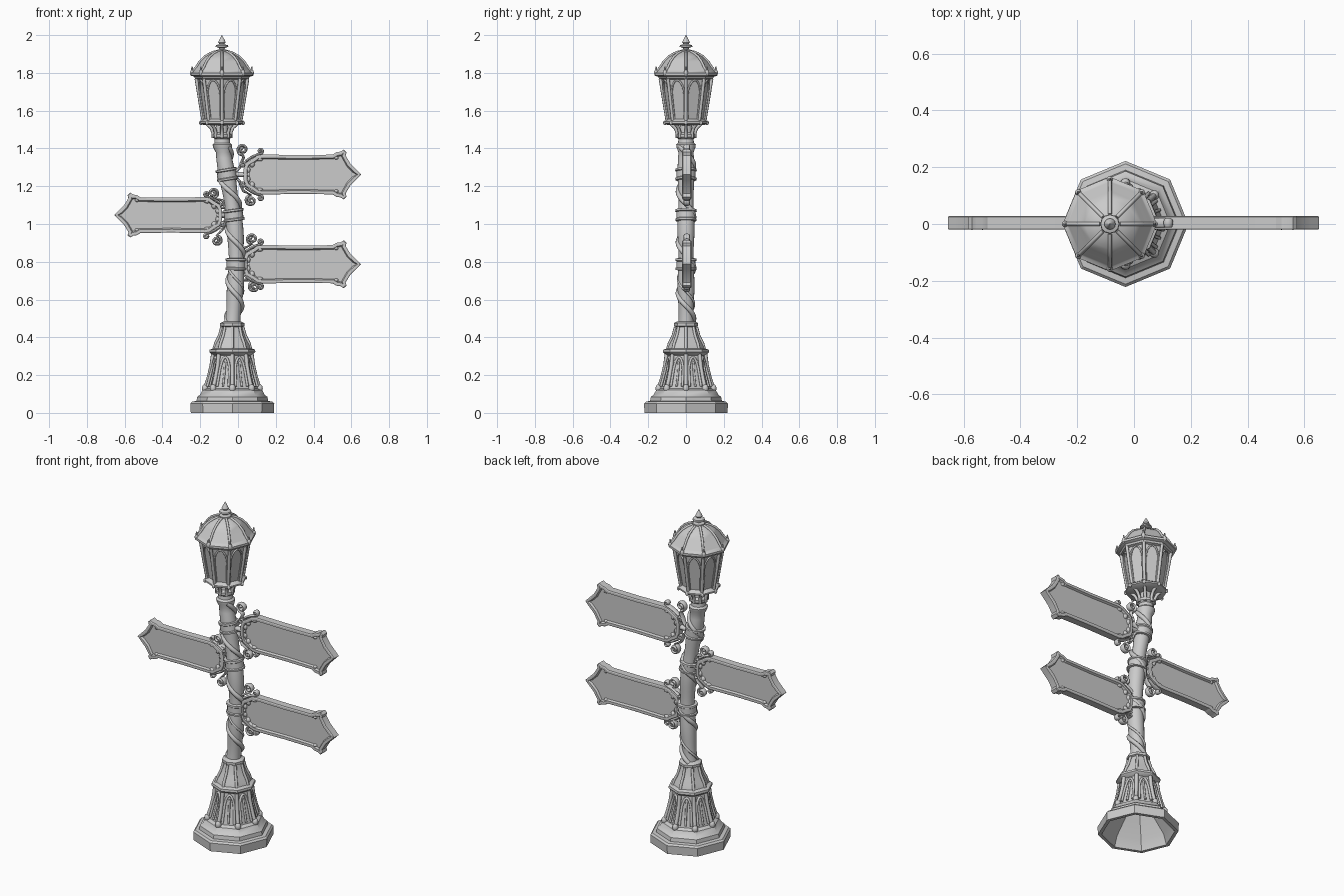
import bpy, bmesh, math
from math import sin, cos, pi, tau
from mathutils import Vector

if "Cube" in bpy.data.objects:
    bpy.data.objects.remove(bpy.data.objects["Cube"])

stone = bpy.data.materials.new("pale grey")
stone.use_nodes = True
GREY = (0.6, 0.6, 0.6, 1)
stone.diffuse_color = GREY
stone.node_tree.nodes["Principled BSDF"].inputs["Base Color"].default_value = GREY

BASE_X, LAMP_X = -0.03, -0.085


def finish(ob, angle=35):
    bpy.ops.object.select_all(action="DESELECT")
    ob.select_set(True)
    bpy.context.view_layer.objects.active = ob
    if ob.type == "CURVE":
        bpy.ops.object.convert(target="MESH")
        ob = bpy.context.object
    ob.data.materials.clear()
    ob.data.materials.append(stone)
    bpy.ops.object.shade_smooth_by_angle(angle=math.radians(angle))
    return ob


def add_mesh(name, bm, angle=35):
    bmesh.ops.recalc_face_normals(bm, faces=bm.faces)
    me = bpy.data.meshes.new(name)
    bm.to_mesh(me)
    bm.free()
    ob = bpy.data.objects.new(name, me)
    bpy.context.collection.objects.link(ob)
    return finish(ob, angle)


def lathe(name, profile, centre, sides=8, cap=True, angle=35):
    """Sweep (radius, z) rings; centre maps z to the x of the axis."""
    bm = bmesh.new()
    rings = [[bm.verts.new((centre(z) + r * cos(tau * i / sides), r * sin(tau * i / sides), z))
              for i in range(sides)] for r, z in profile]
    for a, b in zip(rings, rings[1:]):
        for i in range(sides):
            j = (i + 1) % sides
            bm.faces.new((a[i], a[j], b[j], b[i]))
    if cap:
        bm.faces.new(rings[0])
        bm.faces.new(rings[-1])
    return add_mesh(name, bm, angle)


def tubes(name, paths, radius, depth=1.0, y=0.0):
    cu = bpy.data.curves.new(name, "CURVE")
    cu.dimensions = "3D"
    cu.bevel_depth, cu.bevel_resolution, cu.use_fill_caps = radius, 2, True
    for path in paths:
        sp = cu.splines.new("POLY")
        sp.points.add(len(path) - 1)
        for p, co in zip(sp.points, path):
            p.co = (*co, 1)
    ob = bpy.data.objects.new(name, cu)
    ob.scale.y, ob.location.y = depth, y
    bpy.context.collection.objects.link(ob)
    return finish(ob, 60)


def lerp_table(table, t):
    for (t0, v0), (t1, v1) in zip(table, table[1:]):
        if t <= t1:
            return v0 + (v1 - v0) * max(0, (t - t0) / (t1 - t0))
    return table[-1][1]


def on_facet(k, s, z, radius, cx):
    """Point on side k of an octagon; s runs -1..1 between its corners."""
    r = lerp_table(radius, z)
    a, b = (Vector((r * cos(pi / 4 * n), r * sin(pi / 4 * n), z)) for n in (k, k + 1))
    return a.lerp(b, (s + 1) / 2) + Vector((cx, 0, 0))


def corner_ribs(name, radius, cx, thick):
    tubes(name, [[on_facet(k, -1, z, radius, cx) for z, _ in radius] for k in range(8)], thick)


def arches(name, radius, cx, z0, z1, z2, s, thick):
    """Pointed arch tracery on all eight sides."""
    half = [(s, z0), (s, z1)] + [(s * cos(t * pi / 8), z1 + (z2 - z1) * sin(t * pi / 8) ** 1.3) for t in (1, 2, 3)]
    outline = [(-a, z) for a, z in half] + [(0, z2)] + half[::-1]
    tubes(name, [[on_facet(k, a, z, radius, cx) for a, z in outline] for k in range(8)], thick)


def ball(name, loc, size):
    bm = bmesh.new()
    bmesh.ops.create_uvsphere(bm, u_segments=12, v_segments=8, radius=1)
    for v in bm.verts:
        v.co = Vector(loc) + Vector(v.co[i] * size[i] for i in range(3))
    return add_mesh(name, bm, 60)


# Hollow octagonal pedestal
lathe("pedestal", [(.05, .3), (.11, .14), (.18, .06), (.2, 0), (.22, 0), (.222, .05), (.212, .06),
                   (.19, .063), (.186, .085), (.172, .095), (.158, .12), (.138, .13), (.122, .19),
                   (.108, .25), (.1, .305), (.112, .312), (.122, .322), (.12, .335), (.098, .342),
                   (.092, .36), (.075, .39), (.058, .44), (.054, .455), (.064, .46), (.064, .475),
                   (.045, .485)], lambda z: BASE_X, angle=30)
skirt = [(.125, .146), (.19, .124), (.25, .11), (.31, .102)]
corner_ribs("pedestal_rib", skirt, BASE_X, .011)
arches("pedestal_arch", skirt, BASE_X, .14, .23, .295, .62, .007)
tubes("pedestal_mullion", [[on_facet(k, 0, z, skirt, BASE_X) for z in (.14, .21, .27)]
                           for k in range(8)], .006)
corner_ribs("neck_rib", [(.34, .097), (.37, .088), (.41, .068), (.455, .056)], BASE_X, .008)
for k in range(8):
    p = on_facet(k, -1, .13, skirt, BASE_X)
    ball("pedestal_foot", p, (.017, .017, .022))

# Bowed post
SPINE = [(.45, -.03), (.55, -.022), (.68, -.013), (.8, -.009), (.92, -.012), (1.03, -.021),
         (1.15, -.04), (1.27, -.06), (1.36, -.075), (1.42, -.083), (1.5, LAMP_X)]


def spine(z):
    return lerp_table(SPINE, z)


post = [(.042 + .003 * sin(z / 100 * 21), z / 100) for z in range(45, 141, 3)]
lathe("post", post + [(.05, 1.405), (.052, 1.42), (.042, 1.43), (.04, 1.45), (.05, 1.46),
                      (.05, 1.475), (.034, 1.485), (.03, 1.53)], spine, 20)

# Vine winding round the post
def vine(name, z0, z1, pitch, phase, thick):
    n = int((z1 - z0) * 110)
    path = []
    for i in range(n + 1):
        z = z0 + (z1 - z0) * i / n
        a = phase - tau * z / pitch
        path.append((spine(z) + .042 * cos(a), .042 * sin(a), z))
    tubes(name, [path], thick)


vine("vine", .48, 1.41, .27, 0.6, .013)
vine("thin_vine", .48, .78, .27, 2.4, .007)

# Signs with frames, scrolls and collars
HALF = [(.0, .03), (.012, .062), (.045, .082), (.07, .1), (.1, .106), (.29, .103), (.47, .105), (.49, .118),
        (.512, .121), (.53, .132), (.545, .118), (.54, .1), (.565, .058), (.595, .028), (.622, 0)]
SIGN_Y, SIGN_T = .004, .021


def spiral(cu, cv, r, turns, start, spin):
    n = int(turns * 14)
    return [(cu + r * (1 - .85 * i / n) * cos(start + spin * tau * turns * i / n),
             cv + r * (1 - .85 * i / n) * sin(start + spin * tau * turns * i / n)) for i in range(n + 1)]


def sign(name, x0, z0, side, stretch, tall, up, down):
    def at(u, v, y=0.0):
        return (x0 + side * u * stretch, y, z0 + v * tall)

    # board with a recessed panel on both sides
    bm = bmesh.new()
    outline = HALF + [(u, -v) for u, v in HALF[-2::-1]]
    front = bm.faces.new([bm.verts.new(at(u, v, SIGN_Y - SIGN_T)) for u, v in outline])
    moved = bmesh.ops.extrude_face_region(bm, geom=[front], use_keep_orig=True)["geom"]
    back = next(g for g in moved if isinstance(g, bmesh.types.BMFace))
    for v in back.verts:
        v.co.y += 2 * SIGN_T
    bmesh.ops.recalc_face_normals(bm, faces=bm.faces)
    for thickness, depth in ((.005, .003), (.013, 0), (.006, -.012)):
        bmesh.ops.inset_individual(bm, faces=[front, back], thickness=thickness, depth=depth)
    add_mesh(name + "_board", bm, 25)

    # scrollwork linking the board to the post
    paths = []
    for sg, (cu, cv) in ((1, up), (-1, down)):
        big = spiral(cu, cv, .03, 1.6, -pi / 2, -1)
        small = spiral(.088, .124, .015, 1.2, -pi / 2, 1)
        stem = [(-.045, .012), (-.022, .035), (-.012, .065), (0, .088)]
        for line in (stem + big, [(.01, .07), (.04, .09), (.065, .102)] + small):
            paths.append([at(u, sg * v) for u, v in line])
        paths.append([at(u, sg * v) for u, v in spiral(-.004, .05, .016, 1.1, 0, 1)])
    tubes(name + "_scroll", paths, .0075, 2.2, SIGN_Y)

    # arm, corner bosses and leaves
    ax = spine(z0)
    tubes(name + "_arm", [[(ax, 0, z0), at(.03, 0)]], .014, 1.3)
    for sg in (1, -1):
        for u, v, w, h in ((.045, .055, .016, .02), (.085, .08, .02, .011), (.025, .025, .012, .02),
                           (.49, .088, .013, .011), (.53, .11, .012, .016)):
            ball(name + "_leaf", at(u, sg * v, SIGN_Y), (w, SIGN_T + .004, h))

    # collar square to the leaning post
    slope = (spine(z0 + .05) - spine(z0 - .05)) / .1
    collar = lathe(name + "_collar", [(.044, -.032), (.056, -.03), (.057, -.02), (.051, -.016), (.051, .016),
                                      (.057, .02), (.056, .03), (.044, .032)], lambda z: 0, 20)
    collar.location = (ax, 0, z0)
    collar.rotation_euler.y = math.atan(slope)


sign("upper_left_sign", .03, 1.262, 1, 1, 1, (-.005, .132), (.038, .138))
sign("lower_left_sign", .03, .787, 1, 1, .96, (.045, .14), (.055, .125))
sign("right_sign", -.085, 1.047, -1, .917, .9, (.05, .13), (.03, .15))

# Flared struts under the lantern
flare = [(1.455, .046), (1.485, .047), (1.51, .058), (1.535, .085)]
corner_ribs("lantern_strut", flare, LAMP_X, .009)

# Lantern body, roof and trim
lathe("lantern_body", [(.05, 1.522), (.1, 1.525), (.116, 1.533), (.116, 1.542), (.102, 1.552), (.094, 1.556),
                       (.128, 1.765), (.142, 1.77), (.148, 1.78), (.166, 1.787), (.166, 1.8),
                       (.154, 1.806), (.148, 1.815), (.134, 1.83), (.115, 1.86), (.09, 1.885),
                       (.06, 1.903), (.034, 1.912), (.034, 1.92), (.015, 1.925)],
      lambda z: LAMP_X, angle=30)
glass = [(1.55, .1), (1.66, .118), (1.77, .136)]
corner_ribs("lantern_rib", glass, LAMP_X, .009)
pane = [(1.55, .097), (1.77, .133)]
arches("lantern_arch", pane, LAMP_X, 1.555, 1.69, 1.762, .78, .005)
roof = [(1.805, .156), (1.83, .136), (1.86, .117), (1.885, .092), (1.903, .062), (1.913, .035)]
corner_ribs("roof_rib", roof, LAMP_X, .007)
for k in range(8):
    p = on_facet(k, -1, 1.8, [(1.7, .158), (1.9, .158)], LAMP_X)
    ball("eave_knob", p, (.011, .011, .018))
    ball("eave_tip", p + Vector((0, 0, .02)), (.005, .005, .015))
    ball("plate_knob", on_facet(k, -1, 1.535, [(1.5, .112), (1.6, .112)], LAMP_X), (.009, .009, .012))

# Finial
lathe("finial", [(.028, 1.915), (.014, 1.925), (.016, 1.932), (.034, 1.938), (.032, 1.946), (.013, 1.952),
                 (.02, 1.962), (.014, 1.975), (.006, 1.99), (.001, 2)], lambda z: LAMP_X, 12)
